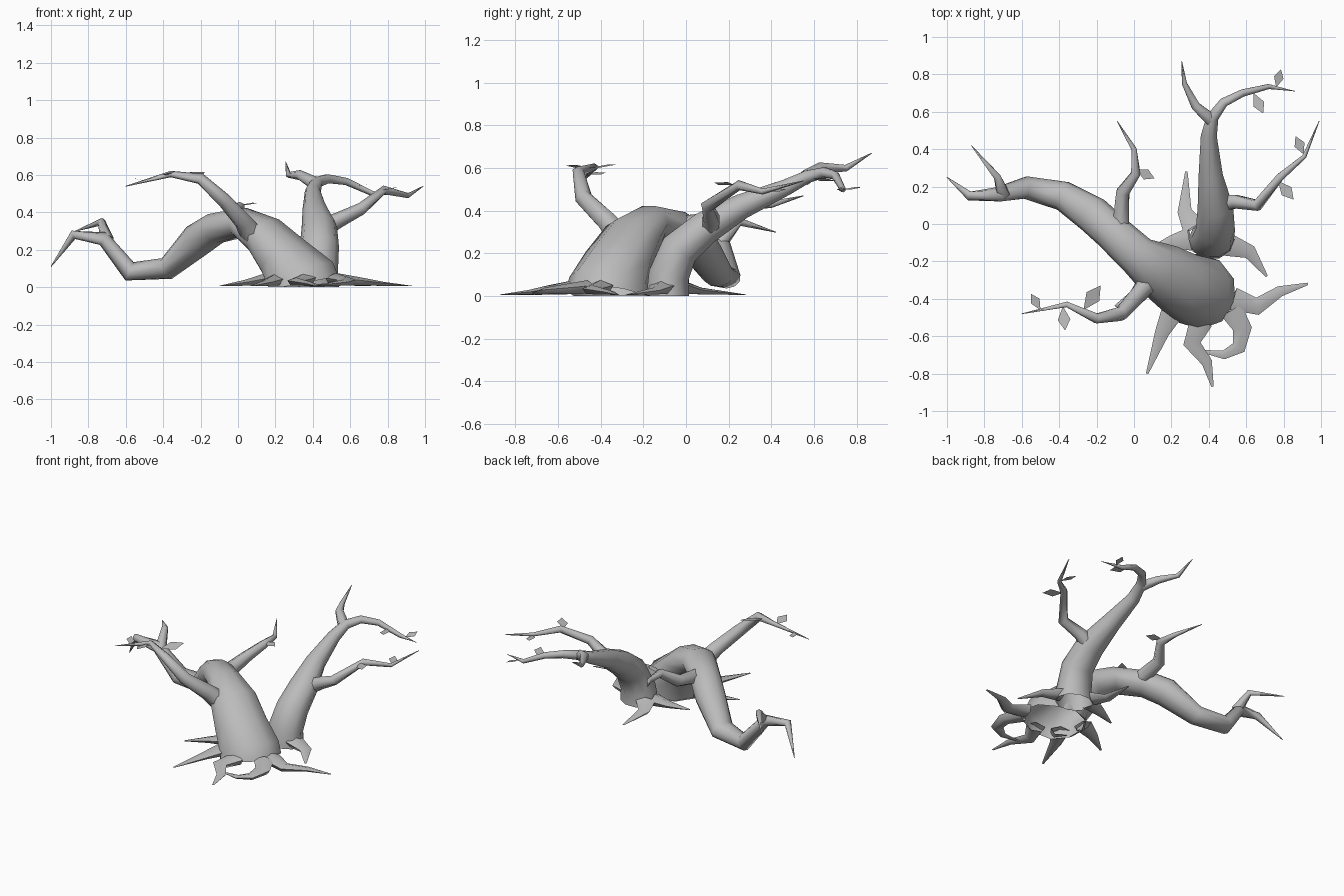
import bpy, bmesh, math
from mathutils import Vector

if "Cube" in bpy.data.objects:
    bpy.data.objects.remove(bpy.data.objects["Cube"], do_unlink=True)

# One plain grey for bark and leaves
grey = bpy.data.materials.new("stone_grey")
grey.use_nodes = True
colour = (0.5, 0.5, 0.5, 1)
grey.diffuse_color = colour
grey.node_tree.nodes["Principled BSDF"].inputs["Base Color"].default_value = colour


def finish(name, bm, smooth=True):
    """Turn a bmesh into a named, coloured and shaded object."""
    bmesh.ops.recalc_face_normals(bm, faces=bm.faces)
    mesh = bpy.data.meshes.new(name)
    bm.to_mesh(mesh)
    bm.free()
    mesh.materials.append(grey)
    obj = bpy.data.objects.new(name, mesh)
    bpy.context.collection.objects.link(obj)
    if smooth:
        bpy.ops.object.select_all(action='DESELECT')
        obj.select_set(True)
        bpy.context.view_layer.objects.active = obj
        bpy.ops.object.shade_smooth_by_angle(angle=math.radians(65))
    return obj


def tube(name, points, radii, sides, hint=(0, 0, 1)):
    """Sweep an open elliptical ring along points; radii holds (along hint, across)."""
    bm = bmesh.new()
    points = [Vector(p) for p in points]
    last = len(points) - 1
    rings = []
    for i, p in enumerate(points):
        ahead = (points[min(i + 1, last)] - p).normalized()
        behind = (p - points[max(i - 1, 0)]).normalized()
        tangent = (ahead + behind).normalized()
        u = Vector(hint)
        u = (u - tangent * u.dot(tangent)).normalized()
        v = tangent.cross(u)
        ring = []
        for k in range(sides):
            a = math.tau * k / sides
            co = p + u * math.cos(a) * radii[i][0] + v * math.sin(a) * radii[i][1]
            co.z = max(co.z, 0)
            ring.append(bm.verts.new(co))
        rings.append(ring)
    for low, high in zip(rings, rings[1:]):
        for k in range(sides):
            n = (k + 1) % sides
            bm.faces.new((low[k], low[n], high[n], high[k]))
    return finish(name, bm)


def trunk(name, rows, hint):
    """Rows are x, y, z, radius along hint, radius across."""
    return tube(name, [r[:3] for r in rows], [r[3:] for r in rows], 10, hint)


def branch(name, radius, points):
    """A twig whose thickness tapers evenly to a point."""
    last = len(points) - 1
    radii = [max(radius * (1 - i / last) ** .8, .002) for i in range(last + 1)]
    return tube(name, points, [(r, r) for r in radii], 6)


def root(name, width, points):
    """A flattened root that sinks towards the ground along its length."""
    last = len(points) - 1
    fade = [max(1 - i / last, .04) for i in range(last + 1)]
    path = [(x, y, .005 + .035 * f) for (x, y), f in zip(points, fade)]
    return tube(name, path, [(.035 * f, width * f ** .7) for f in fade], 5)


def leaf(name, base, angle, length=.1):
    """A folded kite-shaped blade growing from base in a compass direction."""
    bm = bmesh.new()
    d = Vector((math.cos(math.radians(angle)), math.sin(math.radians(angle)), .1))
    side = Vector((-d.y, d.x, .2)) * length * .26
    start = Vector(base)
    middle = start + d * length * .55
    corners = (start, middle + side, start + d * length, middle - side)
    a, b, c, e = [bm.verts.new(co) for co in corners]
    bm.faces.new((a, b, c))
    bm.faces.new((a, c, e))
    return finish(name, bm, smooth=False)


# Large arching trunk that droops almost to the ground, then lifts again
trunk("arched_trunk", [
    (.345, -.36, 0, .2, .21),
    (.335, -.355, .045, .195, .2),
    (.245, -.315, .16, .175, .14),
    (.145, -.25, .275, .155, .11),
    (.02, -.17, .345, .11, .083),
    (-.12, -.04, .315, .1, .085),
    (-.22, .05, .25, .1, .09),
    (-.38, .15, .1, .08, .06),
    (-.58, .195, .085, .062, .053),
    (-.72, .16, .26, .042, .038),
    (-.88, .15, .28, .025, .025),
    (-1, .25, .11, .002, .002),
], hint=(.55, .8, 0))

# Slimmer trunk leaning to the back
trunk("leaning_trunk", [
    (.415, -.085, 0, .125, .105),
    (.42, -.08, .1, .115, .1),
    (.435, -.03, .22, .105, .095),
    (.435, .09, .32, .095, .082),
    (.41, .26, .42, .065, .062),
    (.4, .47, .51, .043, .04),
    (.42, .57, .56, .033, .031),
    (.48, .65, .58, .025, .025),
    (.58, .7, .565, .02, .02),
    (.72, .735, .5, .014, .014),
    (.86, .71, .5, .002, .002),
], hint=(1, 0, 0))

# Branches
branch("drooping_fork", .038,
       [(-.7, .16, .25), (-.73, .25, .35), (-.87, .42, .3)])
branch("front_branch", .062,
       [(.07, -.32, .29), (.03, -.37, .35), (-.07, -.48, .46),
        (-.2, -.505, .58), (-.36, -.43, .605), (-.6, -.48, .54)])
branch("back_branch", .05,
       [(-.07, .01, .33), (-.06, .17, .36), (.01, .27, .43),
        (0, .4, .43), (-.09, .55, .47)])
branch("side_branch", .05,
       [(.48, .11, .33), (.54, .12, .36), (.66, .1, .42),
        (.78, .25, .52), (.91, .36, .49), (.99, .55, .54)])
branch("top_branch", .038,
       [(.41, .56, .555), (.33, .63, .6), (.27, .75, .6), (.255, .87, .67)])

# Roots spreading over the ground, each starting at the trunk wall
roots = {
    "left_root": [(.53, -.4), (.66, -.44), (.78, -.36), (.93, -.32)],
    "curling_root": [(.52, -.46), (.58, -.56), (.56, -.66), (.48, -.7), (.36, -.68)],
    "front_root": [(.36, -.52), (.31, -.64), (.39, -.74), (.42, -.87)],
    "front_right_root": [(.21, -.46), (.15, -.58), (.07, -.8)],
    "right_root": [(.15, -.32), (.04, -.36), (-.1, -.44)],
    "back_left_root": [(.5, -.11), (.62, -.15), (.71, -.28)],
    "back_root": [(.32, -.02), (.27, .07), (.28, .28)],
    "inner_root": [(.3, -.08), (.2, -.1), (.07, -.14)],
}
for name, path in roots.items():
    root(name, .065, path)

# Leaves along the twigs
leaves = [
    ((-.5, -.46, .57), 120, .1), ((-.38, -.44, .6), 275, .13),
    ((-.27, -.46, .6), 55, .16), ((.01, .29, .44), -25, .11),
    ((.64, .7, .54), -65, .12), ((.76, .73, .5), 75, .1),
    ((.77, .23, .52), -50, .13), ((.91, .37, .49), 115, .11),
]
for i, (base, angle, length) in enumerate(leaves):
    leaf(f"leaf_{i + 1}", base, angle, length)
